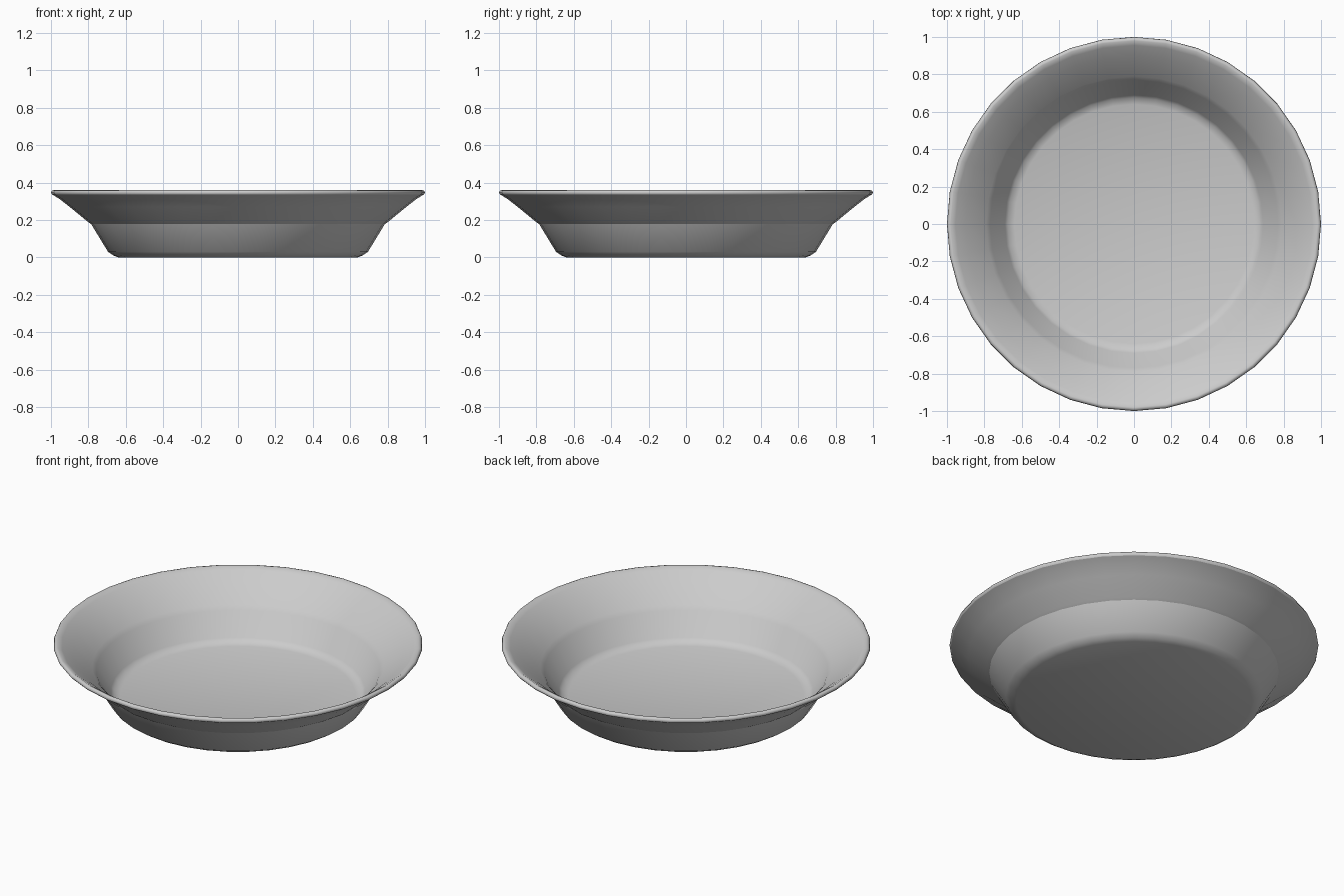
import bpy, bmesh, math

if "Cube" in bpy.data.objects:
    bpy.data.objects.remove(bpy.data.objects["Cube"])

SEG = 36
# Dish section (radius, height): underside, rolled rim, then the inside down to the floor
profile = [
    (0.64, 0.0), (0.665, 0.01), (0.695, 0.03), (0.785, 0.178), (0.80, 0.188),
    (0.90, 0.27), (0.955, 0.313), (0.993, 0.336), (1.0, 0.345), (0.994, 0.358),
    (0.98, 0.36), (0.955, 0.345), (0.90, 0.305), (0.79, 0.213), (0.77, 0.19),
    (0.69, 0.063), (0.675, 0.047), (0.64, 0.035),
]
SHARP = {3, 7}  # crease under the flared brim and below the rim

bm = bmesh.new()
rings = []
for r, z in profile:
    rings.append([bm.verts.new((r * math.cos(2 * math.pi * i / SEG),
                                r * math.sin(2 * math.pi * i / SEG), z))
                  for i in range(SEG)])

# Walls
for a, b in zip(rings, rings[1:]):
    for i in range(SEG):
        j = (i + 1) % SEG
        bm.faces.new((a[i], a[j], b[j], b[i]))

# Base and floor discs
bm.faces.new(rings[0][::-1])
bm.faces.new(rings[-1])
bm.normal_update()

for f in bm.faces:
    f.smooth = True
for k in SHARP:
    for i in range(SEG):
        bm.edges.get((rings[k][i], rings[k][(i + 1) % SEG])).smooth = False

mesh = bpy.data.meshes.new("dish")
bm.to_mesh(mesh)
bm.free()
dish = bpy.data.objects.new("dish", mesh)
bpy.context.collection.objects.link(dish)
